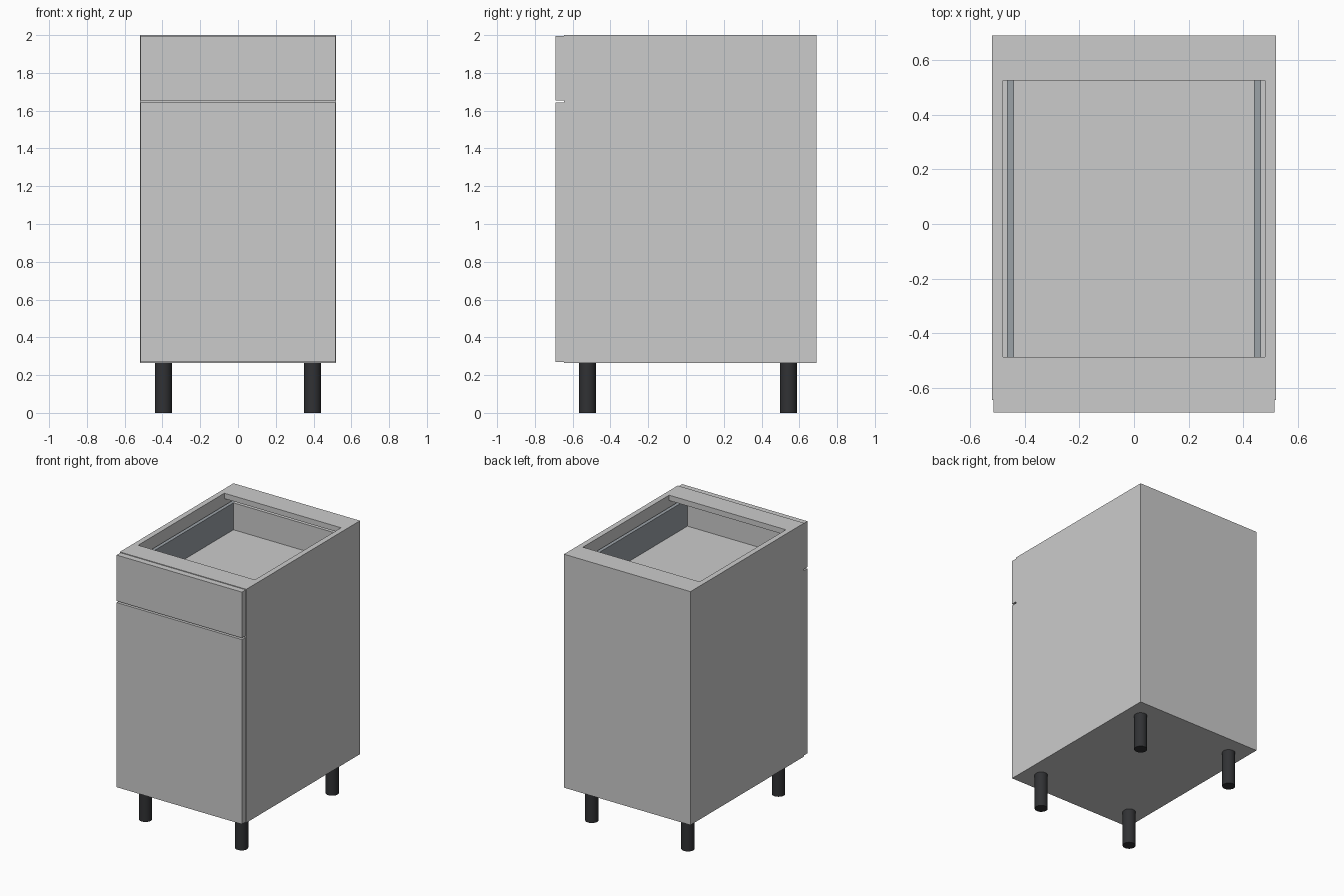
import bpy
from mathutils import Vector

if "Cube" in bpy.data.objects:
    bpy.data.objects.remove(bpy.data.objects["Cube"])


def material(name, rgb):
    m = bpy.data.materials.new(name)
    m.diffuse_color = (*rgb, 1)
    m.use_nodes = True
    m.node_tree.nodes["Principled BSDF"].inputs["Base Color"].default_value = m.diffuse_color
    return m


dark = material("dark_plastic", (0.03, 0.031, 0.034))
metal = material("grey_metal", (0.33, 0.36, 0.39))


def box(name, x, y, z, mat=None):
    """Axis-aligned box from (min, max) ranges."""
    bpy.ops.mesh.primitive_cube_add(size=1)
    o = bpy.context.object
    o.name = name
    lo, hi = Vector((x[0], y[0], z[0])), Vector((x[1], y[1], z[1]))
    for v in o.data.vertices:
        v.co = Vector((lo[i] + (v.co[i] + 0.5) * (hi[i] - lo[i]) for i in range(3)))
    if mat:
        o.data.materials.append(mat)
    return o


W, T = 0.52, 0.04            # half width, board thickness
FRONT, BACK = -0.645, 0.69   # carcass depth range
BASE, TOP = 0.265, 2.0
inner = (-W + T, W - T)

# Carcass
for side, s in (("left", -1), ("right", 1)):
    box(side + "_side_panel", sorted((s * W, s * (W - T))), (FRONT, BACK), (BASE, TOP))
box("bottom_panel", inner, (FRONT, BACK), (BASE, BASE + T))
box("back_panel", inner, (BACK - T, BACK), (BASE + T, TOP - T))
box("front_top_rail", inner, (FRONT, -0.487), (TOP - T, TOP))
box("rear_top_rail", inner, (0.525, BACK), (TOP - T, TOP))
box("middle_rail", inner, (FRONT, -0.487), (1.63, 1.67))

# Door and drawer front
box("door", (-0.515, 0.515), (-0.69, FRONT), (0.27, 1.642))
box("drawer_front", (-0.515, 0.515), (-0.69, FRONT), (1.654, 1.995))

# Drawer box
box("drawer_floor", (-0.465, 0.465), (FRONT, 0.61), (1.685, 1.72))
box("drawer_back", (-0.44, 0.44), (0.575, 0.61), (1.72, 1.92))
for side, s in (("left", -1), ("right", 1)):
    box(side + "_drawer_side", sorted((s * 0.44, s * 0.466)), (FRONT, 0.61), (1.72, 1.92), metal)

# Legs
for end, y in (("front", -0.522), ("rear", 0.542)):
    for side, s in (("left", -1), ("right", 1)):
        bpy.ops.mesh.primitive_cylinder_add(vertices=32, radius=0.045, depth=BASE,
                                            location=(s * 0.395, y, BASE / 2))
        leg = bpy.context.object
        leg.name = f"{end}_{side}_leg"
        leg.data.materials.append(dark)
        bpy.ops.object.shade_smooth_by_angle()
